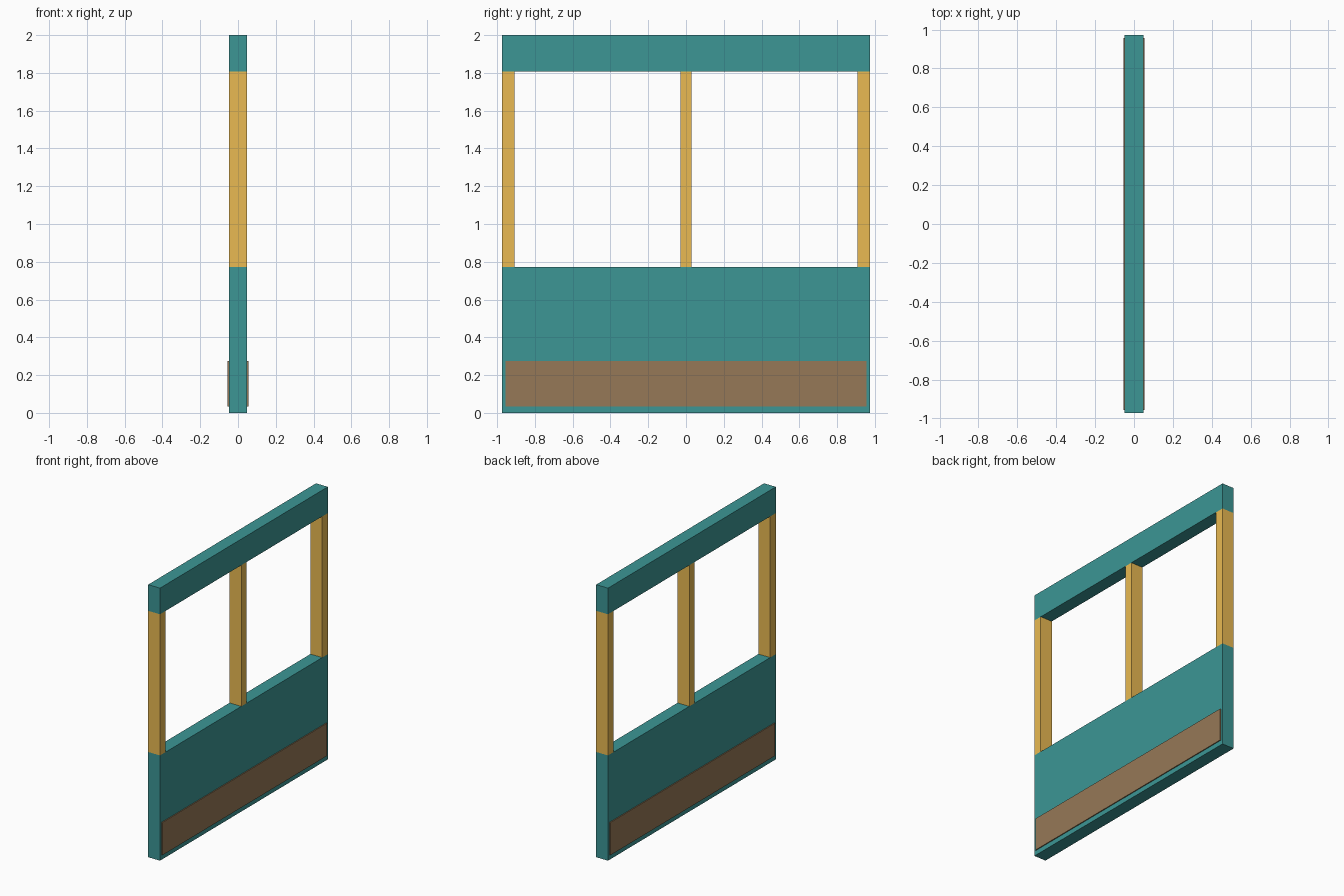
import bpy

if "Cube" in bpy.data.objects:
    bpy.data.objects.remove(bpy.data.objects["Cube"])

HALF_LEN = 0.973    # half length along y
HALF_THICK = 0.048  # half thickness along x


def material(name, rgb):
    mat = bpy.data.materials.new(name)
    mat.diffuse_color = (*rgb, 1.0)
    mat.use_nodes = True
    mat.node_tree.nodes["Principled BSDF"].inputs["Base Color"].default_value = mat.diffuse_color
    return mat


def box(name, xs, ys, zs, mat):
    """Axis-aligned box from (min, max) ranges."""
    bpy.ops.mesh.primitive_cube_add(
        size=1, location=[(a + b) / 2 for a, b in (xs, ys, zs)])
    obj = bpy.context.object
    obj.name = obj.data.name = name
    obj.scale = [b - a for a, b in (xs, ys, zs)]
    bpy.ops.object.transform_apply(location=False, rotation=False, scale=True)
    obj.data.materials.append(mat)
    return obj


teal = material("teal_paint", (0.045, 0.305, 0.3))
gold = material("golden_frame", (0.82, 0.49, 0.084))
brown = material("brown_plate", (0.305, 0.19, 0.095))

thick = (-HALF_THICK, HALF_THICK)
full = (-HALF_LEN, HALF_LEN)

# Solid lower wall and top beam
box("lower_panel", thick, full, (0.0, 0.772), teal)
box("top_beam", thick, full, (1.808, 2.0), teal)

# Window posts: two ends and one centre mullion
posts = {
    "left_post": (-HALF_LEN, -0.908),
    "centre_post": (-0.03, 0.03),
    "right_post": (0.908, HALF_LEN),
}
for name, ys in posts.items():
    box(name, thick, ys, (0.772, 1.808), gold)

# Thin kick plates on both faces of the lower wall
for name, xs in (("kick_plate_back", (-0.055, -HALF_THICK)),
                 ("kick_plate_front", (HALF_THICK, 0.055))):
    box(name, xs, (-0.956, 0.956), (0.035, 0.275), brown)
